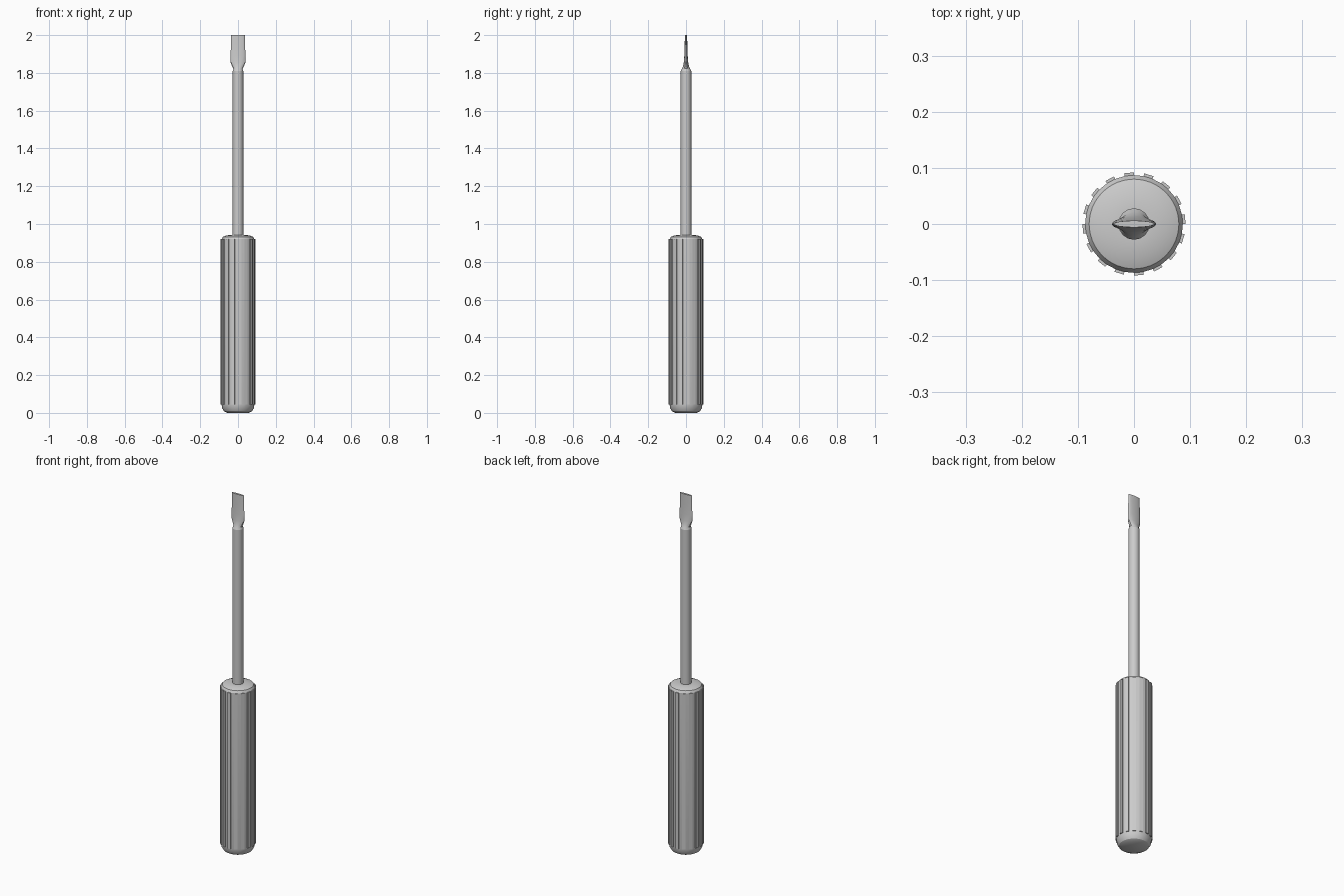
import bpy, bmesh, math

cube = bpy.data.objects.get("Cube")
if cube:
    bpy.data.objects.remove(cube, do_unlink=True)

grey = bpy.data.materials.new("light_grey")
grey.use_nodes = True
colour = (0.6, 0.6, 0.6, 1)
grey.diffuse_color = colour
bsdf = grey.node_tree.nodes["Principled BSDF"]
bsdf.inputs["Base Color"].default_value = colour
bsdf.inputs["Roughness"].default_value = 0.6


def loft(sections, sides):
    """Skin elliptical rings given as (half width, half depth, height), capped at both ends."""
    bm = bmesh.new()
    rings = []
    for rx, ry, z in sections:
        angles = [2 * math.pi * i / sides for i in range(sides)]
        rings.append([bm.verts.new((rx * math.cos(a), ry * math.sin(a), z)) for a in angles])
    bands = []
    for low, high in zip(rings, rings[1:]):
        bands.append([bm.faces.new((low[i], low[(i + 1) % sides], high[(i + 1) % sides], high[i]))
                      for i in range(sides)])
    bm.faces.new(rings[0][::-1])
    bm.faces.new(rings[-1])
    return bm, bands


def finish(bm, name):
    bm.normal_update()
    mesh = bpy.data.meshes.new(name)
    bm.to_mesh(mesh)
    bm.free()
    mesh.materials.append(grey)
    obj = bpy.data.objects.new(name, mesh)
    bpy.context.collection.objects.link(obj)
    bpy.ops.object.select_all(action="DESELECT")
    obj.select_set(True)
    bpy.context.view_layer.objects.active = obj
    bpy.ops.object.shade_smooth_by_angle(angle=math.radians(30))


# Handle: rounded cylinder with every second side face raised as a grip rib
profile = [(0.056, 0), (0.074, 0.009), (0.084, 0.025), (0.087, 0.045),
           (0.087, 0.92), (0.08, 0.932), (0.06, 0.94), (0.028, 0.942)]
bm, bands = loft([(r, r, z) for r, z in profile], 32)
bm.normal_update()
ribs = bmesh.ops.extrude_discrete_faces(bm, faces=bands[3][::2])["faces"]
for face in ribs:
    bmesh.ops.translate(bm, verts=face.verts, vec=face.normal * 0.005)
finish(bm, "handle")

# Shaft: round rod sunk into the handle
bm, _ = loft([(0.028, 0.028, 0.9), (0.028, 0.028, 1.81)], 16)
finish(bm, "shaft")

# Blade: necks in, then flares sideways while thinning to a flat tip
bm, _ = loft([(0.028, 0.028, 1.81), (0.024, 0.022, 1.822), (0.031, 0.016, 1.835),
              (0.039, 0.012, 1.855), (0.04, 0.009, 1.89), (0.037, 0.007, 1.95),
              (0.036, 0.006, 2.0)], 16)
finish(bm, "blade")
